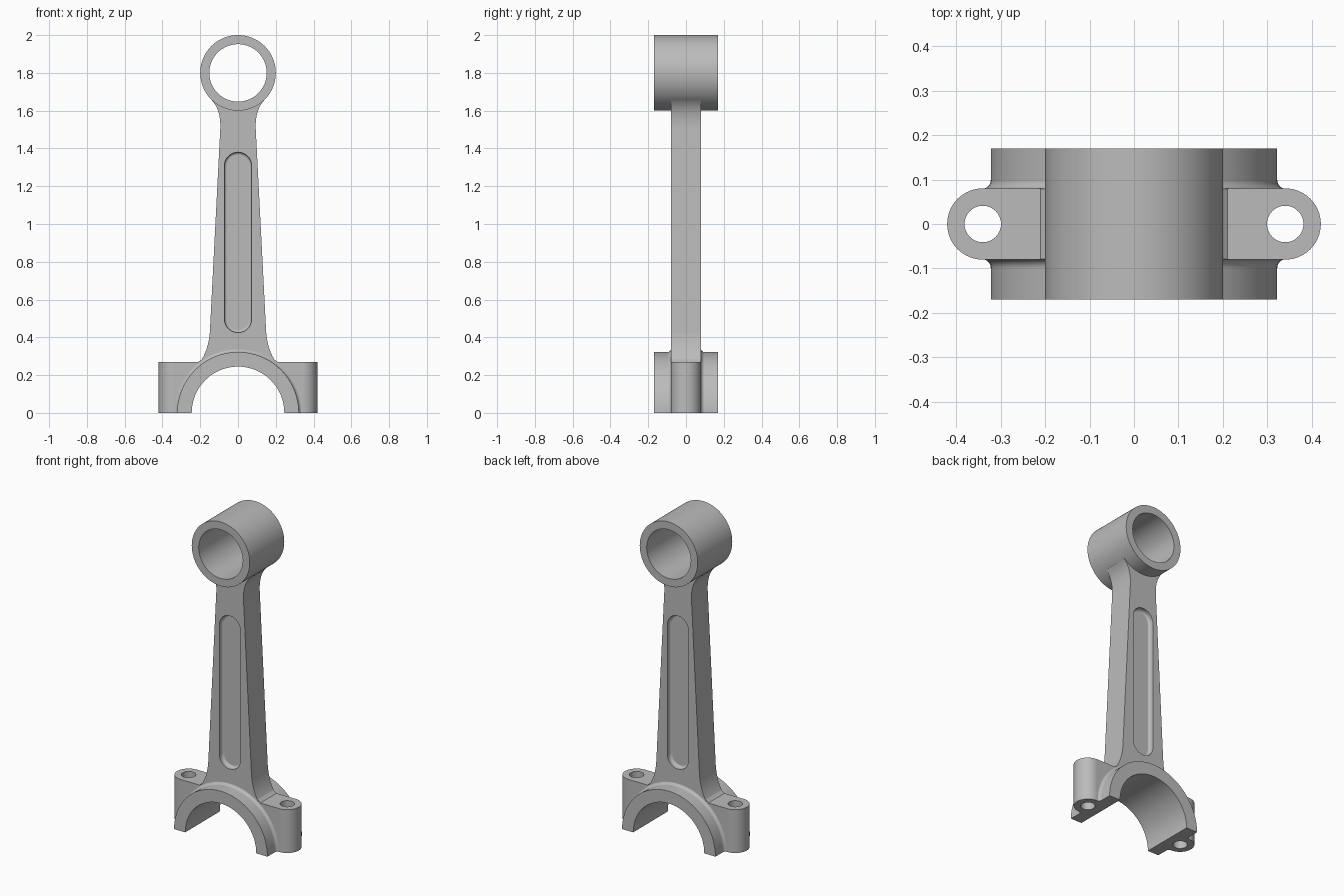
import bpy, bmesh, math
from mathutils import Vector

if "Cube" in bpy.data.objects:
    bpy.data.objects.remove(bpy.data.objects["Cube"])

SEG = 96
mat = bpy.data.materials.new("steel_grey")
mat.diffuse_color = (0.5, 0.5, 0.5, 1)
mat.use_nodes = True
mat.node_tree.nodes["Principled BSDF"].inputs["Base Color"].default_value = mat.diffuse_color


def loft(name, rings):
    """Solid through a list of equally long point rings, capped at both ends."""
    bm = bmesh.new()
    vr = [[bm.verts.new(p) for p in ring] for ring in rings]
    n = len(vr[0])
    for a, b in zip(vr, vr[1:]):
        for i in range(n):
            j = (i + 1) % n
            bm.faces.new((a[i], a[j], b[j], b[i]))
    bm.faces.new(vr[0])
    bm.faces.new(vr[-1])
    bmesh.ops.recalc_face_normals(bm, faces=bm.faces)
    me = bpy.data.meshes.new(name)
    bm.to_mesh(me)
    bm.free()
    me.materials.append(mat)
    ob = bpy.data.objects.new(name, me)
    bpy.context.collection.objects.link(ob)
    return ob


def stadium(c0, c1, r, n=SEG):
    """2D stadium (or circle when c0 == c1) around two centres on the first axis."""
    pts = []
    for c, start in ((c1, -math.pi / 2), (c0, math.pi / 2)):
        for i in range(n // 2 + (c0 != c1)):
            a = start + math.pi * i / (n // 2)
            pts.append((c + r * math.cos(a), r * math.sin(a)))
    return pts


def turned(name, profile, z):
    """Round solid along y from (radius, y) pairs."""
    return loft(name, [[(u, y, z + v) for u, v in stadium(0, 0, r)] for r, y in profile])


def bezier(a, b, c, n=14):
    a, b, c = Vector(a), Vector(b), Vector(c)
    return [tuple(a * (1 - t) ** 2 + b * 2 * t * (1 - t) + c * t * t)
            for t in (i / n for i in range(n + 1))]


def combine(ob, other, op):
    m = ob.modifiers.new(op, 'BOOLEAN')
    m.operation, m.solver, m.object = op, 'EXACT', other
    bpy.context.view_layer.objects.active = ob
    bpy.ops.object.modifier_apply(modifier=m.name)
    bpy.data.objects.remove(other)


# shank and bolt lugs: front outline intersected with the plan outline
half = [(0.5, -0.1), (0.5, 0.27)]
half += bezier((0.2, 0.27), (0.156, 0.335), (0.149, 0.43))
half += bezier((0.094, 1.5), (0.089, 1.6), (0.137, 1.653))
half += [(0.1, 1.72)]
outline = half + [(-x, z) for x, z in reversed(half)]
rod = loft("connecting_rod", [[(x, y, z) for x, z in outline] for y in (-0.3, 0.3)])
plan = stadium(-0.34, 0.34, 0.08)
combine(rod, loft("plan", [[(x, y, z) for x, y in plan] for z in (-0.5, 2)]), 'INTERSECT')

# big end bearing with a fillet where it meets the shank
side = [(0.322, -0.17)]
for i in range(9):
    t = math.pi / 2 * i / 8
    side.append((0.342 - 0.02 * math.cos(t), -0.099 + 0.02 * math.sin(t)))
side += [(r, -y) for r, y in reversed(side)]
combine(rod, turned("big_end", side, 0), 'UNION')

# small end bearing
combine(rod, turned("small_end", [(0.2, -0.17), (0.2, 0.17)], 1.8), 'UNION')

# bores
combine(rod, turned("big_bore", [(0.245, -0.4), (0.245, 0.4)], 0), 'DIFFERENCE')
combine(rod, turned("small_bore", [(0.152, -0.4), (0.152, 0.4)], 1.8), 'DIFFERENCE')

# flat split face at the bottom
square = [(-1, -1), (1, -1), (1, 1), (-1, 1)]
combine(rod, loft("split", [[(x, y, z) for x, y in square] for z in (-1, 0)]), 'DIFFERENCE')

# bolt holes and the rounded pockets on front and back
pocket = [(0.072, 0.12)]
for i in range(7):
    t = math.pi / 2 * i / 6
    pocket.append((0.057 + 0.015 * math.cos(t), 0.065 - 0.015 * math.sin(t)))
for s in (-1, 1):
    hole = stadium(s * 0.34, s * 0.34, 0.041, 48)
    combine(rod, loft("bolt_hole", [[(x, y, z) for x, y in hole] for z in (-0.2, 0.5)]), 'DIFFERENCE')
    rings = [[(v, s * y, u) for u, v in stadium(0.497, 1.308, r, 48)] for r, y in pocket]
    combine(rod, loft("pocket", rings), 'DIFFERENCE')

# smooth shading with crisp edges and flat planes
bpy.ops.object.select_all(action='DESELECT')
rod.select_set(True)
bpy.context.view_layer.objects.active = rod
bpy.ops.object.shade_smooth_by_angle(angle=math.radians(30))
wn = rod.modifiers.new("flat_planes", 'WEIGHTED_NORMAL')
wn.keep_sharp = True
